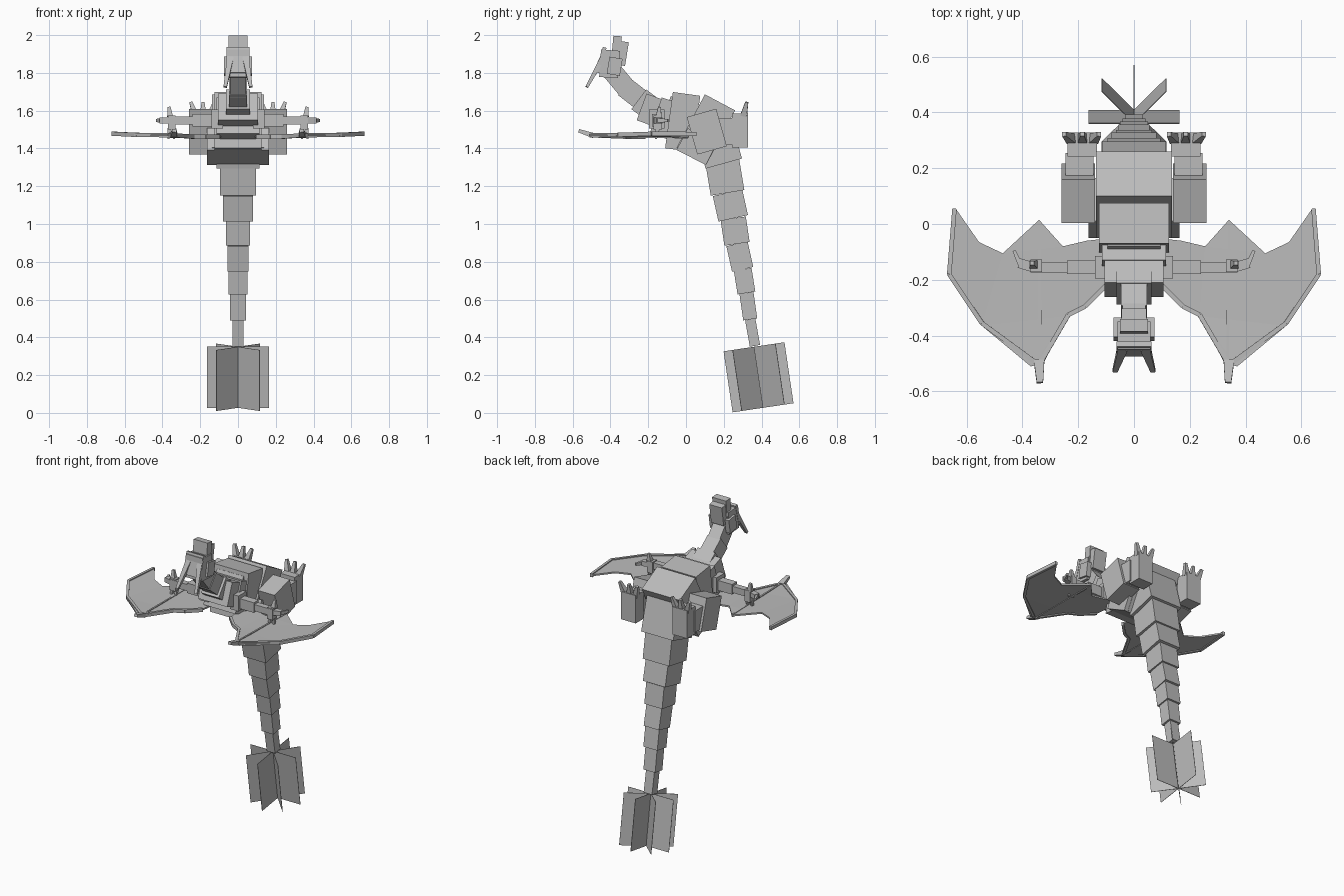
import bpy, bmesh, math
from mathutils import Vector

if "Cube" in bpy.data.objects:
    bpy.data.objects.remove(bpy.data.objects["Cube"], do_unlink=True)

GREY = (0.5, 0.5, 0.5, 1)
mat = bpy.data.materials.new("plain_grey")
mat.use_nodes = True
mat.diffuse_color = GREY
bsdf = mat.node_tree.nodes["Principled BSDF"]
bsdf.inputs["Base Color"].default_value = GREY
bsdf.inputs["Roughness"].default_value = 0.8


def finish(name, bm):
    bmesh.ops.recalc_face_normals(bm, faces=bm.faces)
    mesh = bpy.data.meshes.new(name)
    bm.to_mesh(mesh)
    bm.free()
    mesh.materials.append(mat)
    obj = bpy.data.objects.new(name, mesh)
    bpy.context.collection.objects.link(obj)
    return obj


def strut(name, a, b, width, depth, taper=1.0):
    """Box running from a to b; width lies along x where possible."""
    a, b = Vector(a), Vector(b)
    axis = (b - a).normalized()
    ref = Vector((1, 0, 0)) if abs(axis.x) < 0.9 else Vector((0, 1, 0))
    side = (ref - axis * ref.dot(axis)).normalized()
    up = axis.cross(side)
    bm = bmesh.new()
    bmesh.ops.create_cube(bm, size=1)
    for v in bm.verts:
        c = v.co.copy()
        k = taper if c.z > 0 else 1
        v.co = a.lerp(b, c.z + 0.5) + side * c.x * width * k + up * c.y * depth * k
    return finish(name, bm)


def spine(name, a, b, half_width, depth):
    return strut(name, (0, *a), (0, *b), half_width * 2, depth)


# Torso: overlapping blocks that curl from the chest down to the tail
spine("neck_collar", (-.17, 1.60), (-.25, 1.66), .063, .13)
spine("chest_front", (-.235, 1.62), (-.10, 1.57), .105, .15)
spine("chest", (-.16, 1.575), (.02, 1.515), .115, .20)
spine("back_plate", (-.115, 1.60), (-.05, 1.57), .095, .17)
spine("middle_body", (-.09, 1.55), (.055, 1.53), .125, .30)
spine("rear_body", (.025, 1.545), (.185, 1.46), .137, .32)
spine("belly", (-.02, 1.45), (.135, 1.37), .163, .13)
spine("tail_base", (.135, 1.555), (.20, 1.32), .115, .20)

# Tail: a chain of narrowing blocks
joints = [(.19, 1.345), (.22, 1.165), (.25, 1.03), (.27, .895),
          (.30, .76), (.32, .635), (.34, .495), (.365, .355)]
widths = [.095, .08, .064, .055, .05, .042, .03]
depths = [.18, .16, .135, .115, .095, .075, .055]
for i, (w, d) in enumerate(zip(widths, depths)):
    spine(f"tail_segment_{i + 1}", joints[i], joints[i + 1], w, d)

# Tail fin: thin plates crossing on the tail's axis
fin_top, fin_end = Vector((0, .36, .35)), Vector((0, .408, .027))
axis = (fin_end - fin_top).normalized()
across = Vector((1, 0, 0))
for i in range(4):
    t = i * math.pi / 4
    arm = (across * math.cos(t) + axis.cross(across) * math.sin(t)) * .163
    normal = axis.cross(arm).normalized() * .001
    bm = bmesh.new()
    corners = [fin_top - arm, fin_top + arm, fin_end + arm, fin_end - arm]
    face = bm.faces.new([bm.verts.new(c - normal) for c in corners])
    ext = bmesh.ops.extrude_face_region(bm, geom=[face])
    moved = [v for v in ext["geom"] if isinstance(v, bmesh.types.BMVert)]
    bmesh.ops.translate(bm, verts=moved, vec=normal * 2)
    finish(f"tail_fin_{i + 1}", bm)

# Neck and upturned head
spine("lower_neck", (-.19, 1.62), (-.325, 1.725), .047, .11)
spine("upper_neck", (-.30, 1.70), (-.40, 1.82), .042, .105)
spine("skull", (-.41, 1.775), (-.40, 1.92), .06, .10)
spine("cheeks", (-.385, 1.79), (-.37, 1.88), .073, .07)
spine("upper_snout", (-.375, 1.85), (-.362, 1.995), .05, .045)
spine("lower_snout", (-.345, 1.84), (-.325, 1.965), .045, .045)
spine("brow_plate", (-.43, 1.935), (-.465, 1.80), .062, .02)

# Wing outline, front edge first
outline = [(.08, -.05), (.10, -.22), (.175, -.30), (.235, -.33), (.325, -.50),
           (.37, -.51), (.545, -.365), (.67, -.18), (.65, .05), (.635, .05),
           (.555, -.065), (.47, -.105), (.34, .015), (.255, -.08), (.17, -.06)]


def wing_z(x, y):
    return 1.462 + .05 * max(0, x - .34) + .07 * max(0, -y - .40)


def on_wing(s, x, y, lift=0.0):
    return Vector((s * x, y, wing_z(x, y) + lift))


def wing(name, s):
    bm = bmesh.new()
    face = bm.faces.new([bm.verts.new(on_wing(s, x, y, -.005)) for x, y in outline])
    ext = bmesh.ops.extrude_face_region(bm, geom=[face])
    moved = [v for v in ext["geom"] if isinstance(v, bmesh.types.BMVert)]
    bmesh.ops.translate(bm, verts=moved, vec=(0, 0, .01))
    bmesh.ops.triangulate(bm, faces=[f for f in bm.faces if len(f.verts) > 4])
    finish(name, bm)


# Paired limbs and wings
for s, label in ((1, "left"), (-1, "right")):
    def limb(name, a, b, w, d, taper=1.0):
        strut(f"{label}_{name}", (s * a[0], *a[1:]), (s * b[0], *b[1:]), w, d, taper)

    # Horn sweeping forward and down from the head
    limb("horn", (.04, -.44, 1.88), (.068, -.525, 1.725), .035, .03, .5)

    # Wing membrane and bones
    wing(f"{label}_wing", s)
    edge = [(.10, -.22), (.175, -.295), (.235, -.325), (.34, -.505),
            (.545, -.355), (.662, -.18), (.643, .055)]
    for i in range(len(edge) - 1):
        strut(f"{label}_wing_bone_{i + 1}", on_wing(s, *edge[i]),
              on_wing(s, *edge[i + 1]), .016, .022)
    strut(f"{label}_wing_rib", on_wing(s, .335, -.5), on_wing(s, .34, .01), .01, .018)
    strut(f"{label}_wing_claw", on_wing(s, .34, -.49), on_wing(s, .337, -.568, .02),
          .038, .028, .6)

    # Front leg held out sideways
    limb("shoulder", (.08, -.155, 1.555), (.14, -.155, 1.555), .08, .10)
    limb("upper_arm", (.12, -.155, 1.55), (.24, -.155, 1.55), .05, .065)
    limb("forearm", (.22, -.155, 1.548), (.37, -.155, 1.548), .038, .042)
    limb("hand", (.35, -.15, 1.50), (.35, -.15, 1.575), .04, .045)
    limb("upper_claw", (.36, -.145, 1.57), (.365, -.14, 1.62), .03, .03, .5)
    limb("side_claw", (.36, -.155, 1.548), (.412, -.14, 1.548), .035, .03)
    limb("side_claw_tip", (.405, -.15, 1.548), (.43, -.095, 1.548), .018, .025, .6)
    for x in (.335, .365):
        limb("lower_claw", (x, -.15, 1.505), (x * 1.01, -.16, 1.45), .018, .022, .5)

    # Hind leg folded back, with the foot upright
    limb("thigh", (.2, .082, 1.588), (.2, .138, 1.39), .12, .162)
    limb("shin", (.195, .15, 1.49), (.195, .255, 1.49), .10, .14)
    limb("foot", (.185, .285, 1.405), (.185, .285, 1.585), .105, .085)
    for x, lean in ((.145, -.02), (.185, 0), (.225, .025)):
        limb("toe_claw", (x, .305, 1.575), (x + lean, .322, 1.645), .034, .035, .45)
